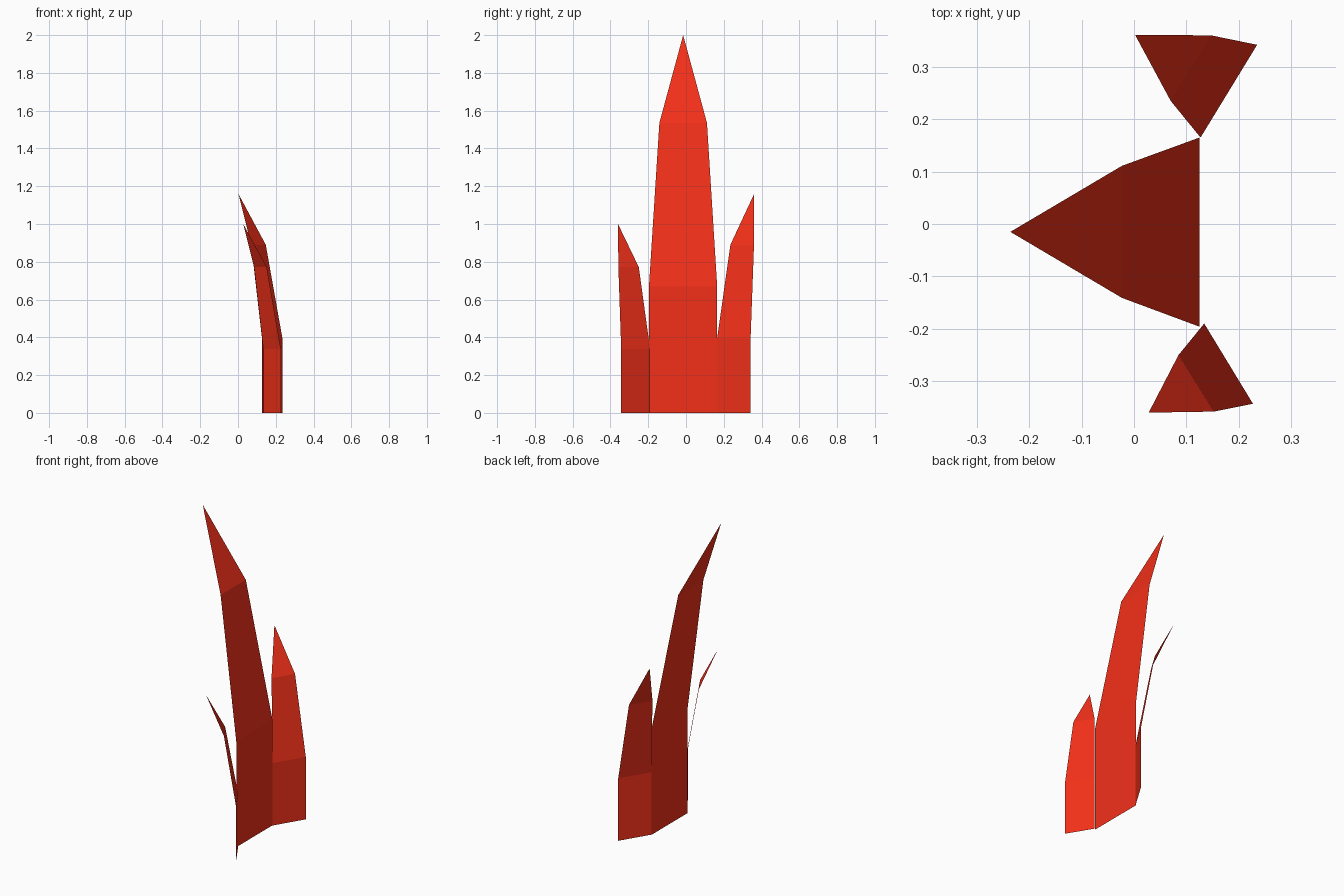
import bpy
import bmesh

if "Cube" in bpy.data.objects:
    bpy.data.objects.remove(bpy.data.objects["Cube"])

red = bpy.data.materials.new("red")
red.diffuse_color = (0.9, 0.03, 0.01, 1)
red.use_nodes = True
red.node_tree.nodes["Principled BSDF"].inputs["Base Color"].default_value = red.diffuse_color


def blade(name, base, mid_z, shoulder, shoulder_z, tip):
    """Thin leaf: upright base panel, inward-leaning panel, pointed tip.
    base and shoulder each hold two (x, y) edge points."""
    bm = bmesh.new()
    rows = [[bm.verts.new((x, y, z)) for x, y in pair]
            for pair, z in ((base, 0), (base, mid_z), (shoulder, shoulder_z))]
    for (a, b), (c, d) in zip(rows, rows[1:]):
        bm.faces.new((a, b, d, c))
    bm.faces.new((*rows[-1], bm.verts.new(tip)))
    mesh = bpy.data.meshes.new(name)
    bm.to_mesh(mesh)
    bm.free()
    mesh.materials.append(red)
    obj = bpy.data.objects.new(name, mesh)
    bpy.context.collection.objects.link(obj)


# Tall middle blade
blade("center_blade", [(0.125, -0.196), (0.125, 0.165)], 0.67,
      [(-0.023, -0.141), (-0.023, 0.111)], 1.535, (-0.236, -0.015, 2.0))

# Two shorter side blades, angled outward
blade("long_side_blade", [(0.127, 0.165), (0.235, 0.342)], 0.395,
      [(0.07, 0.235), (0.147, 0.36)], 0.89, (0.002, 0.361, 1.16))
blade("short_side_blade", [(0.227, -0.343), (0.134, -0.19)], 0.337,
      [(0.152, -0.358), (0.085, -0.25)], 0.772, (0.028, -0.36, 1.0))
